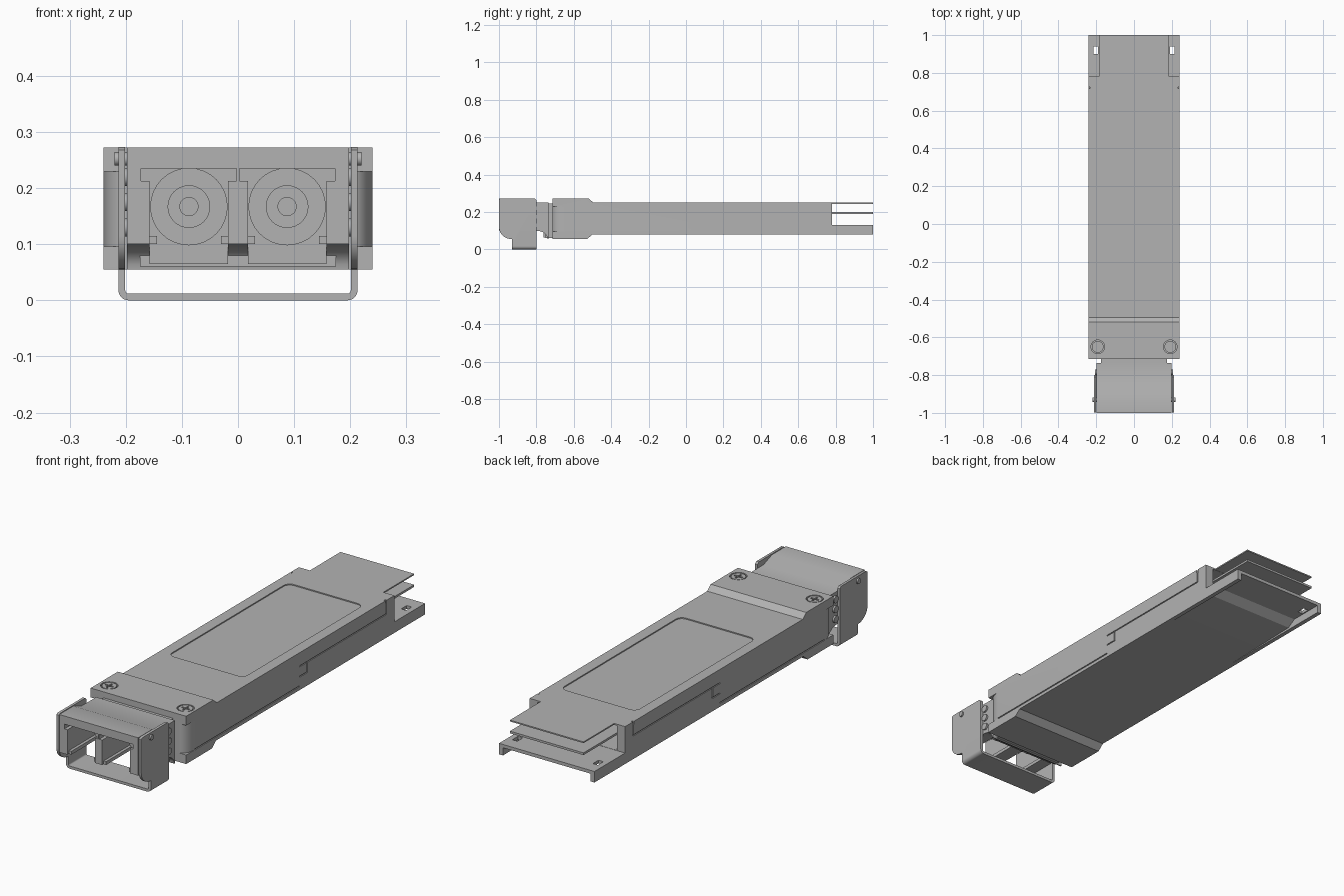
import bpy, bmesh
from math import sin, cos, pi
from mathutils import Vector

cube = bpy.data.objects.get("Cube")
if cube:
    bpy.data.objects.remove(cube, do_unlink=True)

grey = bpy.data.materials.new("metal_grey")
grey.use_nodes = True
COLOUR = (0.45, 0.45, 0.45, 1)
grey.diffuse_color = COLOUR
grey.node_tree.nodes["Principled BSDF"].inputs["Base Color"].default_value = COLOUR


def prism(name, pts, lo, hi, axis="x"):
    """Extrude an outline along an axis; points hold the two other axes in order."""
    place = {"x": lambda p, d: (d, p[0], p[1]),
             "y": lambda p, d: (p[0], d, p[1]),
             "z": lambda p, d: (p[0], p[1], d)}[axis]
    bm = bmesh.new()
    face = bm.faces.new([bm.verts.new(place(p, lo)) for p in pts])
    top = bmesh.ops.extrude_face_region(bm, geom=[face])["geom"]
    step = Vector(place((0, 0), hi - lo))
    bmesh.ops.translate(bm, vec=step, verts=[v for v in top if isinstance(v, bmesh.types.BMVert)])
    bmesh.ops.recalc_face_normals(bm, faces=bm.faces)
    mesh = bpy.data.meshes.new(name)
    bm.to_mesh(mesh)
    bm.free()
    mesh.materials.append(grey)
    ob = bpy.data.objects.new(name, mesh)
    bpy.context.collection.objects.link(ob)
    return ob


def box(name, x0, x1, y0, y1, z0, z1):
    return prism(name, [(x0, y0), (x1, y0), (x1, y1), (x0, y1)], z0, z1, "z")


def arc(cx, cy, rx, ry, start, end, n=8):
    return [(cx + rx * cos(start + (end - start) * i / n),
             cy + ry * sin(start + (end - start) * i / n)) for i in range(n + 1)]


def disc(name, a, b, r, lo, hi, axis, n=32):
    return prism(name, arc(a, b, r, r, 0, 2 * pi, n)[:-1], lo, hi, axis)


def select(ob):
    bpy.ops.object.select_all(action="DESELECT")
    ob.select_set(True)
    bpy.context.view_layer.objects.active = ob


def cut(ob, cutter, operation="DIFFERENCE"):
    select(ob)
    mod = ob.modifiers.new("cut", "BOOLEAN")
    mod.operation, mod.solver, mod.object = operation, "EXACT", cutter
    bpy.ops.object.modifier_apply(modifier=mod.name)
    bpy.data.objects.remove(cutter, do_unlink=True)


def smooth(ob):
    select(ob)
    bpy.ops.object.shade_smooth_by_angle(angle=pi / 6)


def rounded(x0, x1, y0, y1, r):
    return (arc(x1 - r, y1 - r, r, r, 0, pi / 2) + arc(x0 + r, y1 - r, r, r, pi / 2, pi)
            + arc(x0 + r, y0 + r, r, r, pi, 1.5 * pi) + arc(x1 - r, y0 + r, r, r, 1.5 * pi, 2 * pi))


# Main housing with the thicker head and the rear floor
housing = prism("housing", [(-.715, .055), (-.53, .055), (-.5, .08), (1, .08), (1, .13),
                            (.78, .13), (.78, .25), (-.495, .25), (-.52, .272), (-.715, .272)], -.24, .24)
# Underside channel between the side flanges, and the open rear mouth
cut(housing, prism("channel", [(.41, .07), (.41, .08), (.8, .09), (.84, .115),
                               (1.01, .115), (1.01, .07)], -.22, .22))
cut(housing, box("mouth", -.2, .2, .5, .8, .131, .243))
# Shallow label pocket
cut(housing, prism("pocket", rounded(-.19, .19, -.23, .63, .03), .245, .3, "z"))

# Side seams as (y0, y1, z0, z1)
G = .005
SEAMS = [(-.65, .1, .095, .095 + G), (.1, .15, .138, .138 + G), (.15, .15 + G, .138, .19),
         (.1, .72, .185, .185 + G), (.72, .72 + G, .185, .235)]
for s in (-1, 1):
    # Rounded shoulders on the head sides
    curve = [(s * x, y) for x, y in arc(.2, -.65, .04, .066, -pi / 2, 0)]
    cut(housing, prism("shoulder", [(s * .26, -.75), (s * .2, -.75)] + curve + [(s * .26, -.65)], .096, .23, "z"))
    for y0, y1, z0, z1 in SEAMS:
        a, b = sorted((s * .236, s * .25))
        cut(housing, box("seam", a, b, y0, y1, z0, z1))
    a, b = sorted((s * .232, s * .25))
    cut(housing, box("notch", a, b, .717, .725, .235, .26))
    a, b = sorted((s * .19, s * .215))
    cut(housing, box("floor_hole", a, b, .9, .94, .1, .15))
    cut(housing, disc("screw_hole", s * .192, -.65, .036, .262, .3, "z"))
smooth(housing)

# Cross-head screws
for s, side in ((-1, "right"), (1, "left")):
    screw = disc(side + "_screw", s * .192, -.65, .031, .255, .271, "z")
    for w, d in ((.02, .004), (.004, .02)):
        cut(screw, box("slot", s * .192 - w, s * .192 + w, -.65 - d, -.65 + d, .264, .3))

# Rear cover tongue and circuit board
box("cover_tongue", -.185, .185, .78, 1, .244, .25)
box("circuit_board", -.185, .185, .49, 1, .19, .2)

# Connector nose with a stepped top and a curved underside
box("neck", -.175, .175, -.75, -.7, .06, .245)
underside = arc(-.8, .055, .06, .045, 0, pi / 2)
nose = prism("nose", underside + [(-1, .1), (-1, .272), (-.9, .272), (-.84, .25), (-.735, .25), (-.735, .055)],
             -.198, .198)
for c, side in ((-.0875, "right"), (.0875, "left")):
    cut(nose, box("port", c - .07, c + .07, -1.1, -.76, .04, .215))
    cut(nose, box("port_top", c - .085, c + .085, -1.1, -.76, .213, .235))
    box(side + "_port_back", c - .07, c + .07, -.762, -.72, .065, .12)
    # Stepped optical barrel inside the port
    for part, r, y in (("barrel", .069, -.785), ("sleeve", .038, -.85), ("ferrule", .017, -.88)):
        smooth(disc(side + "_" + part, c, .167, r, y, -.755, "y"))
    for s in (-1, 1):
        x0, x1 = sorted((c + s * .057, c + s * .071))
        box(side + "_port_rail", x0, x1, -.99, -.755, .1, .115)
smooth(nose)

# Swinging bail: a rounded U strip trimmed to the side outline
W, T, R = .213, .012, .018
outer = arc(-W + R, R, R, R, pi, 1.5 * pi) + arc(W - R, R, R, R, 1.5 * pi, 2 * pi)
inner = arc(W - R, R, R - T, R - T, 2 * pi, 1.5 * pi) + arc(-W + R, R, R - T, R - T, 1.5 * pi, pi)
bail = prism("bail", [(-W, .3)] + outer + [(W, .3), (W - T, .3)] + inner + [(-W + T, .3)], -1.05, -.7, "y")
outline = ([(-.93, -.01), (-.93, .045)] + arc(-.93, .115, .069, .06, 1.5 * pi, pi)
           + [(-.999, .268), (-.99, .273), (-.81, .273), (-.8, .265), (-.8, -.01)])
cut(bail, prism("bail_outline", outline, -.3, .3), "INTERSECT")
smooth(bail)

# Pivot pins and spring bumps beside the nose
for s, side in ((-1, "right"), (1, "left")):
    lo, hi = sorted((s * .19, s * .22))
    smooth(disc(side + "_pivot_pin", -.93, .252, .012, lo, hi, "x", 20))
    lo, hi = sorted((s * .185, s * .206))
    for z in (.13, .175, .22):
        smooth(disc(side + "_spring_bump", -.785, z, .016, lo, hi, "x", 16))
